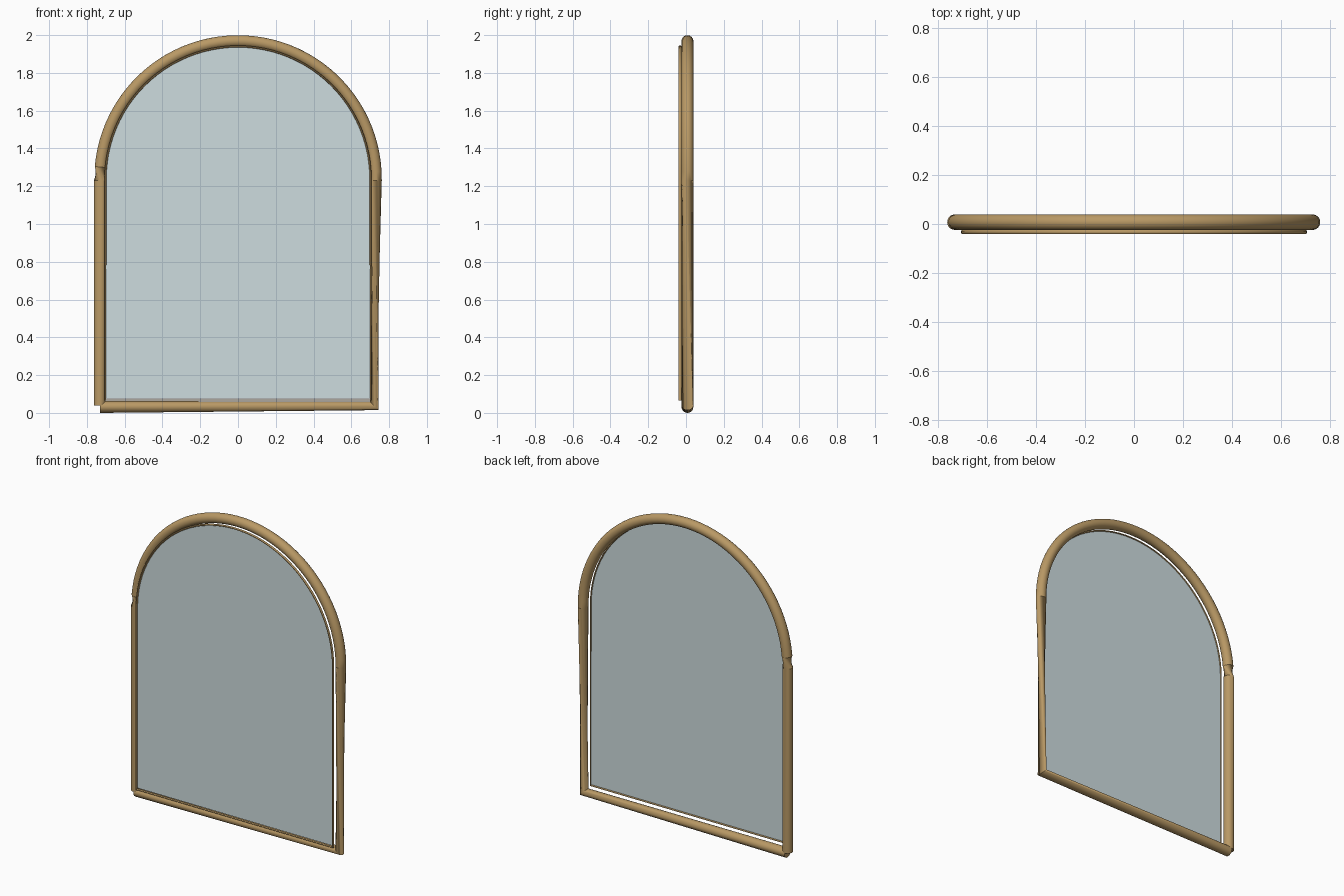
import bpy, bmesh, math
from mathutils import Vector

if "Cube" in bpy.data.objects:
    bpy.data.objects.remove(bpy.data.objects["Cube"])

CZ = 1.238          # height of the arch centre


def material(name, rgba):
    m = bpy.data.materials.new(name)
    m.diffuse_color = rgba
    m.use_nodes = True
    m.node_tree.nodes["Principled BSDF"].inputs["Base Color"].default_value = m.diffuse_color
    return m


wood = material("warm_wood", (0.485, 0.318, 0.130, 1.0))
glass_mat = material("pale_grey_glass", (0.617, 0.716, 0.738, 1.0))


def arch(radius, start, end, steps):
    """Arc points (x, z) from left to right over the top, angles in degrees."""
    pts = []
    for i in range(steps + 1):
        a = math.radians(start + (end - start) * i / steps)
        pts.append((-radius * math.cos(a), CZ + radius * math.sin(a)))
    return pts


def finish(bm, name, mat, smooth=True):
    bmesh.ops.recalc_face_normals(bm, faces=bm.faces)
    me = bpy.data.meshes.new(name)
    bm.to_mesh(me)
    bm.free()
    me.materials.append(mat)
    ob = bpy.data.objects.new(name, me)
    bpy.context.collection.objects.link(ob)
    if smooth:
        bpy.ops.object.select_all(action='DESELECT')
        ob.select_set(True)
        bpy.context.view_layer.objects.active = ob
        bpy.ops.object.shade_smooth_by_angle(angle=math.radians(40))
    return ob


def sweep(name, path, twists, y, r_in, r_y, sides, closed, mat):
    """Sweep an elliptical section along (x, z) points, with a twist per point."""
    bm = bmesh.new()
    pts = [Vector((x, y, z)) for x, z in path]
    n = len(pts)
    rings = []
    for i, p in enumerate(pts):
        before = pts[i - 1] if closed or i > 0 else None
        after = pts[(i + 1) % n] if closed or i < n - 1 else None
        t = Vector()
        if before is not None:
            t += (p - before).normalized()
        if after is not None:
            t += (after - p).normalized()
        t.normalize()
        across = Vector((-t.z, 0, t.x))
        ring = []
        for k in range(sides):
            a = 2 * math.pi * k / sides + math.radians(twists[i])
            ring.append(bm.verts.new(p + across * (r_in * math.cos(a))
                                     + Vector((0, r_y * math.sin(a), 0))))
        rings.append(ring)
    for i in range(n if closed else n - 1):
        a, b = rings[i], rings[(i + 1) % n]
        for k in range(sides):
            j = (k + 1) % sides
            bm.faces.new((a[k], a[j], b[j], b[k]))
    if not closed:
        bm.faces.new(rings[0])
        bm.faces.new(rings[-1])
    return finish(bm, name, mat)


# Bent tube frame: left post, arch, twisted right post, bottom bar
arc = arch(0.73, 5, 180.6, 48)
path = [(-0.732, 0.04), (-0.732, 1.23)] + arc + [(0.722, 0.037), (-0.73, 0.0315)]
twists = [0, 0] + [80] * len(arc) + [165, 165]
sweep("frame", path, twists, 0.0075, 0.0315, 0.0315, 20, False, wood)

# Thin retaining rim in front of the frame
rim = [(-0.702, 0.068)] + arch(0.702, 0, 180, 48) + [(0.702, 0.068)]
sweep("rim", rim, [22.5] * len(rim), -0.0325, 0.0055, 0.0085, 8, True, wood)

# Arched glass pane set behind the rim
bm = bmesh.new()
outline = [(-0.699, 0.075)] + arch(0.699, 0, 180, 48) + [(0.699, 0.075)]
bm.faces.new([bm.verts.new((x, -0.029, z)) for x, z in outline])
finish(bm, "glass_pane", glass_mat, smooth=False)
